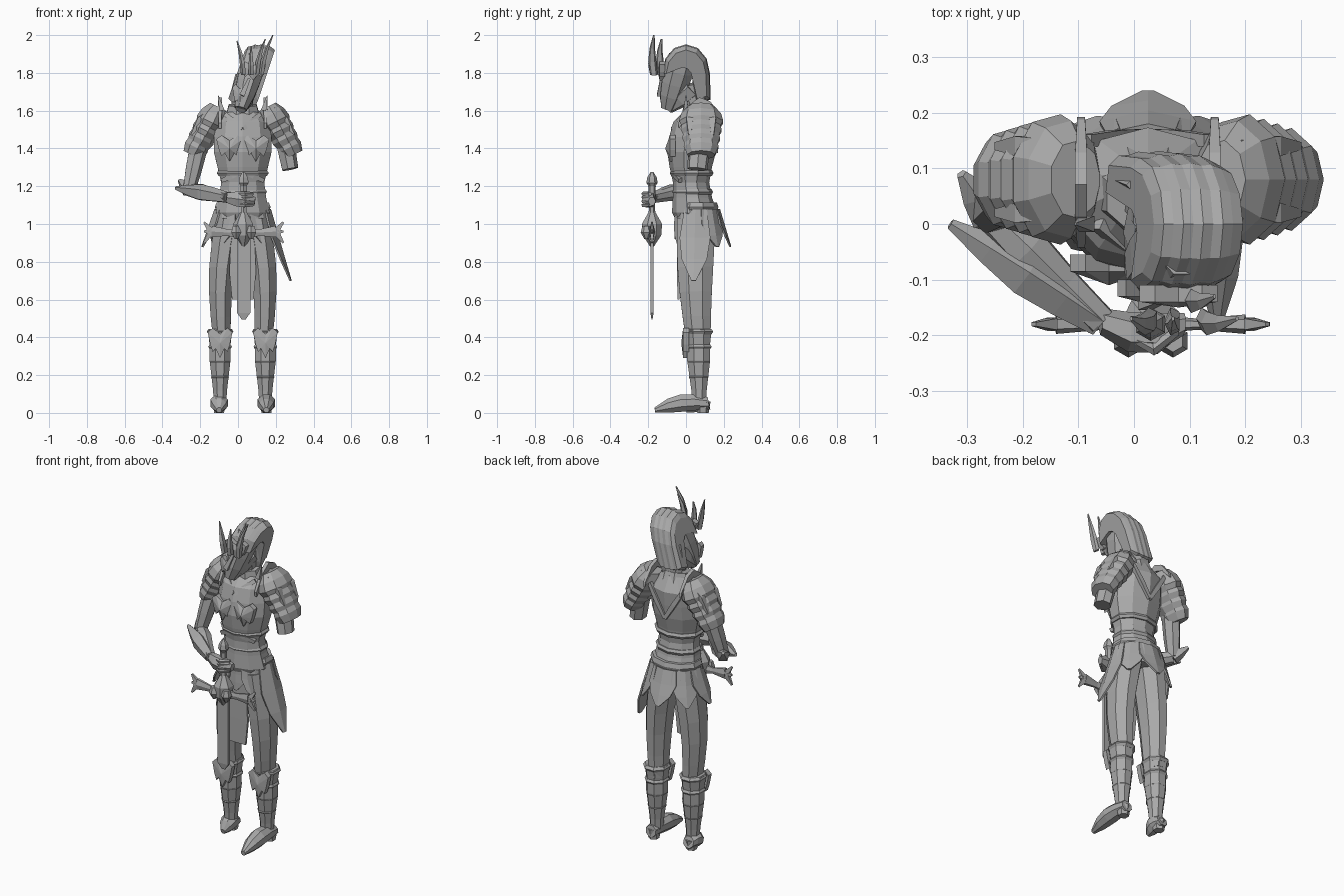
import bpy, bmesh, math
from mathutils import Vector

default_cube = bpy.data.objects.get("Cube")
if default_cube:
    bpy.data.objects.remove(default_cube)

grey = bpy.data.materials.new("armour grey")
grey.use_nodes = True
grey.diffuse_color = (0.4, 0.4, 0.4, 1)
grey.node_tree.nodes["Principled BSDF"].inputs["Base Color"].default_value = grey.diffuse_color

CENTRE = 0.025      # x of the body's centre line
SIDES = {"right": -1, "left": 1}
STRAIGHT = Vector((0, 0, 0))


def at(side, across, depth, height):
    """A point measured outward from the body's centre line."""
    return Vector((CENTRE + side * across, depth, height))


def finish(name, bm):
    bmesh.ops.recalc_face_normals(bm, faces=bm.faces)
    mesh = bpy.data.meshes.new(name)
    bm.to_mesh(mesh)
    bm.free()
    mesh.materials.append(grey)
    ob = bpy.data.objects.new(name, mesh)
    bpy.context.collection.objects.link(ob)
    return ob


def bridge(bm, loops):
    for lower, upper in zip(loops, loops[1:]):
        count = len(lower)
        for i in range(count):
            j = (i + 1) % count
            bm.faces.new((lower[i], lower[j], upper[j], upper[i]))
    bm.faces.new(loops[0])
    bm.faces.new(loops[-1])


def spindle(name, start, end, widths, depth=1, sides=8, bend=STRAIGHT):
    """Evenly spaced rings from start to end, bowed sideways by bend."""
    bm = bmesh.new()
    tangent = (end - start).normalized()
    reference = Vector((0, 0, 1)) if abs(tangent.y) > 0.8 else Vector((0, 1, 0))
    u = reference.cross(tangent).normalized()
    v = tangent.cross(u)
    loops = []
    for k, width in enumerate(widths):
        t = k / (len(widths) - 1)
        middle = start.lerp(end, t) + bend * math.sin(math.pi * t)
        ring = []
        for i in range(sides):
            angle = math.tau * (i + 0.5) / sides
            point = middle + width * (u * math.cos(angle) + v * depth * math.sin(angle))
            point.z = max(point.z, 0)
            ring.append(bm.verts.new(point))
        loops.append(ring)
    bridge(bm, loops)
    return finish(name, bm)


def band(name, centre, radius, depth, sides=8, half=0.015):
    lift = Vector((0, 0, half))
    spindle(name, centre - lift, centre + lift, [radius - 0.01, radius, radius - 0.01], depth, sides)


def shield(name, centre, width, height, ridge=0.02):
    """Jagged armour plate facing the front, with a raised middle."""
    half = [(0, 0.6), (0.6, 1), (1, 0.7), (0.8, -0.1), (0.6, -0.6), (0.4, -0.3), (0, -1)]
    outline = half + [(-x, z) for x, z in half[-2:0:-1]]
    bm = bmesh.new()
    loops = [[bm.verts.new(centre + Vector((x * width, y, z * height))) for x, z in outline]
             for y in (-0.01, 0.02)]
    bridge(bm, loops)
    cap = next(f for f in bm.faces if set(f.verts) == set(loops[0]))
    tip = bmesh.ops.poke(bm, faces=[cap])["verts"][0]
    tip.co = centre - Vector((0, ridge, 0))
    finish(name, bm)


def hip_plate(name, azimuth, length, flare):
    """Pointed plate hung from the belt, its azimuth in degrees."""
    bm = bmesh.new()
    rows = []
    for fall, spread in ((0, 30), (0.4, 30), (0.7, 20), (1, 3)):
        row = []
        for side in (-1, 0, 1):
            angle = math.radians(azimuth + side * spread)
            row.append(bm.verts.new((CENTRE + math.cos(angle) * (0.15 + flare * fall),
                                     0.06 + math.sin(angle) * (0.12 + flare * fall),
                                     1.08 - length * fall)))
        rows.append(row)
    for upper, lower in zip(rows, rows[1:]):
        for i in (0, 1):
            bm.faces.new((upper[i], upper[i + 1], lower[i + 1], lower[i]))
    finish(name, bm).modifiers.new("thickness", "SOLIDIFY").thickness = 0.01


# Torso, neck and waist
spindle("torso", at(0, 0, 0.06, 0.98), at(0, 0, 0.07, 1.62),
        [0.12, 0.15, 0.13, 0.12, 0.14, 0.16, 0.16, 0.15, 0.07], 0.8, 10, Vector((0, -0.04, 0)))
spindle("collar", at(0, 0, 0.06, 1.56), at(0, 0, 0.05, 1.63), [0.1, 0.09, 0.08], 0.9)
spindle("neck", at(0, 0, 0.05, 1.58), at(1, 0.02, 0.02, 1.74), [0.05, 0.05])
band("belt", at(0, 0, 0.055, 1.09), 0.155, 0.75, 10, 0.025)
band("waist_trim", at(0, 0, 0.035, 1.17), 0.135, 0.8, 10)
band("rib_trim", at(0, 0, 0.03, 1.27), 0.145, 0.8, 10)

for label, side in SIDES.items():
    # Chest and back ornament
    shield(label + "_breast_plate", at(side, 0.07, -0.075, 1.4), 0.07, 0.07, 0.035)
    trims = {"neck": (at(side, 0.09, 0, 1.58), at(side, 0, -0.07, 1.5)),
             "belly": (at(side, 0.11, -0.03, 1.23), at(side, 0, -0.07, 1.28)),
             "back": (at(side, 0.11, 0.15, 1.56), at(side, 0, 0.16, 1.38))}
    for place, (start, end) in trims.items():
        spindle(f"{label}_{place}_trim", start, end, [0.015, 0.02, 0.015], 1, 4)

    # Shoulder ridge and its spike
    spindle(label + "_shoulder_ridge", at(side, 0.12, -0.04, 1.52), at(side, 0.12, 0.19, 1.56),
            [0.01, 0.015, 0.015, 0.015, 0.01], 2, 4, Vector((0, 0, 0.11)))
    spindle(label + "_ridge_spike", at(side, 0.11, 0, 1.6), at(side, 0.13, 0, 1.68), [0.02, 0.003], 1, 4)

    # Layered shoulder armour
    for k in range(4):
        inner = at(side, 0.13 + 0.026 * k, 0.08, 1.62 - 0.045 * k)
        outer = inner + Vector((side * 0.06, 0, -0.12))
        size = 0.085 - 0.006 * k
        spindle(f"{label}_shoulder_layer_{k}", inner, outer,
                [size * 0.6, size * 0.9, size, size * 0.8], 1.4, 9)
    for k in range(3):
        depth = 0.02 + 0.06 * k
        spindle(f"{label}_shoulder_crest_{k}", at(side, 0.16, depth, 1.61), at(side, 0.27, depth, 1.47),
                [0.015, 0.025, 0.01], 1, 4, Vector((side * 0.01, 0, 0.01)))

    # Legs and boots
    spindle(label + "_leg", at(side, 0.11, 0.065, 0.38), at(side, 0.07, 0.055, 1.03),
            [0.05, 0.058, 0.066, 0.073, 0.077, 0.08], 1.4, 8, Vector((side * 0.025, -0.01, 0)))
    spindle(label + "_boot", at(side, 0.12, 0.07, 0.04), at(side, 0.12, 0.065, 0.44),
            [0.035, 0.04, 0.05, 0.06, 0.06, 0.07], 1.1)
    for k in range(4):
        band(f"{label}_boot_band_{k}", at(side, 0.12, 0.067, 0.19 + 0.08 * k), 0.052 + 0.008 * k, 1.1)
    shield(label + "_knee_guard", at(side, 0.12, -0.005, 0.37), 0.065, 0.08)

    # Feet, the left one pointing further forward
    toe = -0.165 if side > 0 else 0
    spindle(label + "_foot", at(side, 0.125, 0.12, 0.05), at(side, 0.125, toe, 0.015),
            [0.035, 0.045, 0.05, 0.04, 0.015], 1, 8, Vector((0, 0, 0.02)))
    spindle(label + "_heel", at(side, 0.125, 0.09, 0), at(side, 0.125, 0.09, 0.06), [0.03, 0.04], 1, 6)

# Hip plates and front cloth
for name, azimuth, length, flare in (("back", 90, 0.2, 0.06), ("back_left", 40, 0.2, 0.05),
                                     ("back_right", 140, 0.2, 0.05), ("left", -5, 0.38, 0.11),
                                     ("right", 185, 0.2, 0.07), ("front_left", -45, 0.2, 0.02),
                                     ("front_right", 225, 0.2, 0.02), ("front", -90, 0.16, 0)):
    hip_plate(name + "_hip_plate", azimuth, length, flare)
spindle("front_cloth", at(0, 0, -0.04, 0.6), at(0, 0, -0.04, 1.04), [0.08, 0.1, 0.09, 0.1], 0.1, 4)

# Left arm ends above the elbow, right arm bends forward to the sword
elbow, wrist = Vector((-0.26, 0.02, 1.18)), Vector((-0.06, -0.175, 1.14))
spindle("left_upper_arm", Vector((0.23, 0.08, 1.52)), Vector((0.275, 0.06, 1.29)), [0.06, 0.05, 0.045], 1.2, 7)
spindle("right_upper_arm", Vector((-0.19, 0.08, 1.5)), elbow, [0.055, 0.05, 0.045, 0.035], 1.1, 7)
spindle("right_forearm", elbow, wrist, [0.035, 0.045, 0.035, 0.03], 1, 7)
spindle("right_cuff", Vector((-0.33, 0, 1.19)), wrist, [0.01, 0.03, 0.045, 0.04, 0.03], 1, 5)
spindle("right_elbow_spike", elbow, Vector((-0.31, 0.09, 1.23)), [0.04, 0.03, 0.01], 1, 5)
spindle("right_hand", wrist, Vector((0.09, -0.18, 1.12)), [0.03, 0.045, 0.045, 0.025], 0.8, 6, Vector((0, -0.02, 0)))
for k in range(4):
    drop = Vector((0, 0, 0.02 * k))
    spindle(f"finger_{k}", Vector((-0.01, -0.2, 1.16)) - drop, Vector((0.08, -0.19, 1.16)) - drop,
            [0.01, 0.012, 0.01], 1, 5, Vector((0, -0.03, 0)))


# Sword held point down
def on_sword(height, across=0.0, depth=0.0):
    return Vector((0.03 + across, -0.18 + depth, height))


spindle("sword_blade", on_sword(0.53), on_sword(0.95), [0.05, 0.05], 0.25, 4)
spindle("blade_tip", on_sword(0.495), on_sword(0.53), [0.015, 0.05], 0.25, 4)
spindle("sword_grip", on_sword(1), on_sword(1.2), [0.02, 0.016, 0.02], 1, 6)
spindle("sword_pommel", on_sword(1.19), on_sword(1.275), [0.01, 0.03, 0.025, 0.008], 1, 6)
spindle("guard_boss", on_sword(0.88), on_sword(1.06), [0.01, 0.05, 0.055, 0.02], 1, 7)
for label, side in SIDES.items():
    tip = on_sword(0.96, side * 0.17)
    spindle(label + "_guard_arm", on_sword(0.95), tip, [0.035, 0.02, 0.035], 0.5, 6)
    for k, lift in enumerate((-0.06, 0, 0.05)):
        spindle(f"{label}_guard_prong_{k}", tip, tip + Vector((side * 0.04, 0, lift)), [0.025, 0.007], 0.7, 4)
    spindle(label + "_guard_knob", on_sword(0.92, side * 0.04, -0.03), on_sword(0.99, side * 0.04, -0.03),
            [0.01, 0.03, 0.02], 1, 6)

# Head tipped to one side
chin, crown = Vector((0.015, -0.095, 1.61)), Vector((0.09, -0.02, 1.88))
spindle("face", chin, crown, [0.035, 0.055, 0.065, 0.07, 0.065], 1.2)
spindle("jaw", chin, Vector((0.05, 0.03, 1.72)), [0.03, 0.055, 0.06], 1, 6)
spindle("nose", Vector((0.02, -0.14, 1.68)), Vector((0.06, -0.13, 1.77)), [0.02, 0.015, 0.01], 1, 4)
shield("cheek_guard", Vector((0.01, -0.12, 1.68)), 0.04, 0.06)

# Hair strands: a curved side outline repeated across the tipped head
arc = [math.pi * (1 - k / 6) for k in range(7)]
outline = [(0.125 * math.cos(a), 0.03 + 0.15 * math.sin(a)) for a in arc]
outline += [(0.13, -0.11), (0.07, -0.13)]
outline += [(0.06 * math.cos(a) - 0.02, 0.07 * math.sin(a)) for a in reversed(arc[2:])]
bm = bmesh.new()
loops = []
for k in range(10):
    across = k / 4.5 - 1
    scale = 0.81 + 0.17 * math.sqrt(1 - across * across) + 0.03 * (k % 2)
    loops.append([bm.verts.new((0.085 + 0.08 * across - (0.07 - z) * 0.28, y * scale, 1.77 + z * scale))
                  for y, z in outline])
bridge(bm, loops)
finish("hair", bm)
spindle("hair_tail", Vector((0.02, 0.09, 1.58)), Vector((0.06, 0.07, 1.78)), [0.05, 0.08, 0.075], 0.5, 7)

# Curved horns on a brow plate
shield("brow_plate", Vector((0.08, -0.13, 1.81)), 0.07, 0.05)
for k, (x, reach, top) in enumerate(((0.03, -0.035, 1.97), (0.07, 0, 1.94), (0.1, 0.045, 1.98), (0.125, 0.06, 2))):
    depth = -0.13 if k == 2 else -0.17
    spindle(f"crown_horn_{k}", Vector((x, depth, 1.79)), Vector((x + reach, depth, top)),
            [0.014, 0.015, 0.01, 0.003], 1.5, 5, Vector((-reach / 5, -0.01, 0)))
